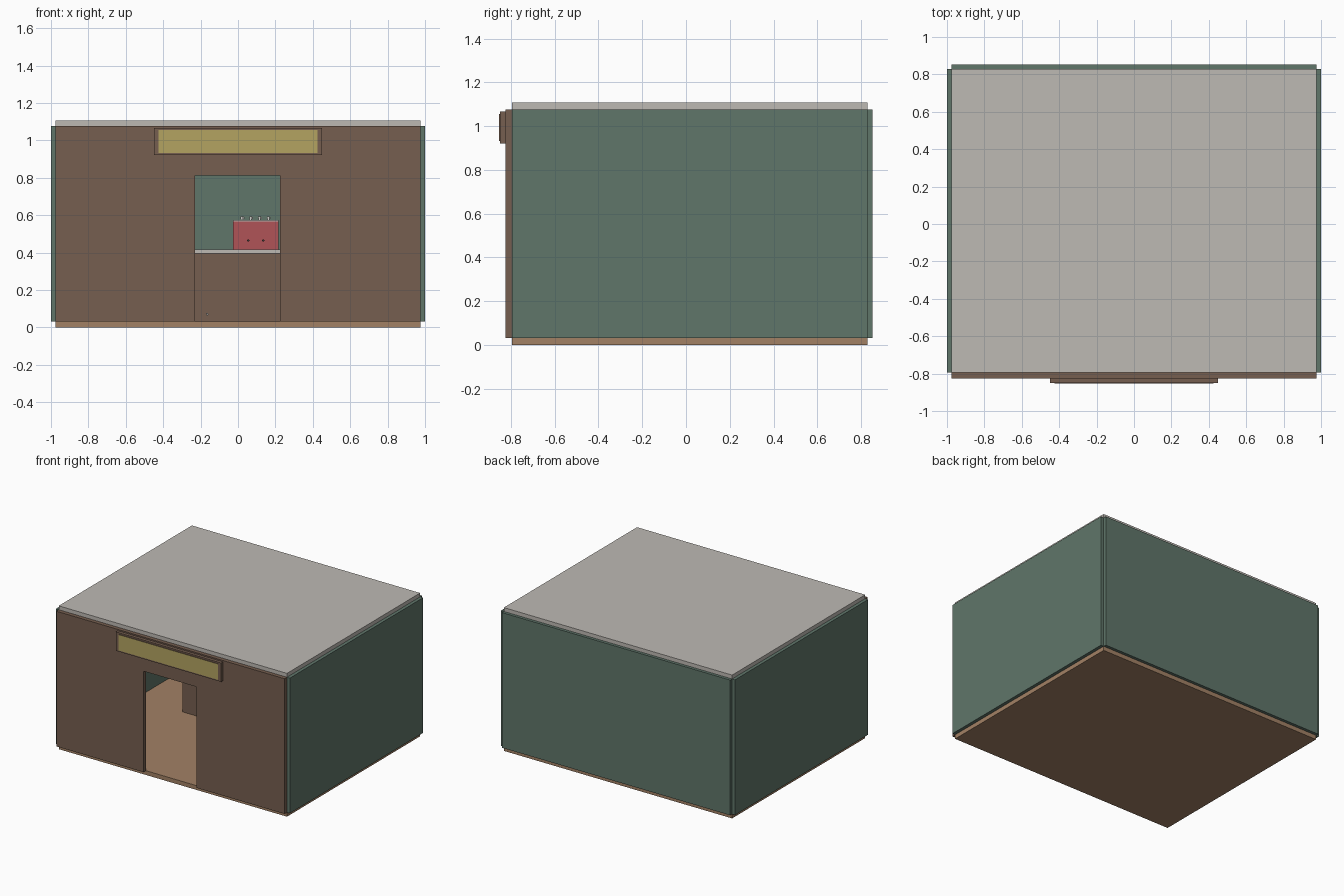
import bpy, bmesh, math
from mathutils import Matrix

if "Cube" in bpy.data.objects:
    bpy.data.objects.remove(bpy.data.objects["Cube"])


def material(name, r, g, b):
    def lin(c):
        c /= 255
        return c / 12.92 if c <= 0.04045 else ((c + 0.055) / 1.055) ** 2.4
    m = bpy.data.materials.new(name)
    m.diffuse_color = (lin(r), lin(g), lin(b), 1)
    m.use_nodes = True
    m.node_tree.nodes["Principled BSDF"].inputs["Base Color"].default_value = m.diffuse_color
    return m


BROWN = material("brown wood", 118, 95, 80)
GREEN = material("sage green", 96, 118, 106)
GREY = material("warm grey", 190, 186, 180)
TAN = material("tan floor", 162, 129, 101)
YELLOW = material("mustard", 180, 164, 97)
RED = material("machine red", 176, 84, 87)
DARK = material("dark metal", 55, 50, 48)
WHITE = material("cup white", 222, 220, 215)


def finish(name, bm, *mats):
    bmesh.ops.recalc_face_normals(bm, faces=bm.faces)
    me = bpy.data.meshes.new(name)
    bm.to_mesh(me)
    bm.free()
    for m in mats:
        me.materials.append(m)
    ob = bpy.data.objects.new(name, me)
    bpy.context.collection.objects.link(ob)
    return ob


def box(name, x, y, z, *mats):
    """Box from (min, max) ranges; a second material colours the front face."""
    bm = bmesh.new()
    bmesh.ops.create_cube(bm, size=1)
    for v in bm.verts:
        v.co = [lo + (c + 0.5) * (hi - lo) for c, (lo, hi) in zip(v.co, (x, y, z))]
    if len(mats) > 1:
        bm.normal_update()
        for f in bm.faces:
            f.material_index = int(f.normal.y < -0.9)
    return finish(name, bm, *mats)


def extruded_front(name, profile, y0, y1, mat):
    bm = bmesh.new()
    face = bm.faces.new([bm.verts.new((x, y0, z)) for x, z in profile])
    ext = bmesh.ops.extrude_face_region(bm, geom=[face])
    for v in ext["geom"]:
        if isinstance(v, bmesh.types.BMVert):
            v.co.y = y1
    return finish(name, bm, mat)


def mug(name, x, y, z, r=0.0075, h=0.019):
    bm = bmesh.new()
    bmesh.ops.create_cone(bm, cap_ends=True, segments=12, radius1=r * 0.8, radius2=r,
                          depth=h, matrix=Matrix.Translation((x, y, z + h / 2)))
    # handle stub
    bmesh.ops.create_cube(bm, size=1, matrix=Matrix.Translation((x + r * 1.2, y, z + h / 2))
                          @ Matrix.Diagonal((r, r * 0.5, h * 0.5, 1)))
    return finish(name, bm, WHITE)


# shell
box("floor", (-.975, .975), (-.795, .83), (0, .033), TAN)
box("roof", (-.975, .975), (-.795, .83), (1.077, 1.107), GREY)
for side, s in (("left", -1), ("right", 1)):
    box(side + "_wall", sorted((s * .975, s)), (-.795, .83), (.033, 1.077), GREEN)
box("back_wall", (-.975, .975), (.83, .853), (.033, 1.077), GREEN)
extruded_front("front_wall", [(-.975, .033), (-.23, .033), (-.23, .813), (.225, .813),
                              (.225, .033), (.975, .033), (.975, 1.077), (-.975, 1.077)],
               -.825, -.795, BROWN)

# sign board with coloured face
box("sign_frame", (-.45, .45), (-.849, -.825), (.921, 1.067), BROWN)
box("sign_panel", (-.425, .425), (-.854, -.849), (.933, 1.055), BROWN, YELLOW)

# counter
box("counter_body", (-.58, .58), (.15, .45), (.033, .395), BROWN)
box("counter_top", (-.59, .59), (.14, .46), (.395, .417), GREY)

# coffee machine
box("machine_body", (-.028, .216), (.22, .40), (.417, .567), RED)
box("machine_tray", (-.028, .216), (.22, .40), (.567, .575), GREY)
for i, x in enumerate((.055, .135)):
    bm = bmesh.new()
    bmesh.ops.create_cone(bm, cap_ends=True, segments=12, radius1=.006, radius2=.006, depth=.03,
                          matrix=Matrix.Translation((x, .21, .465)) @ Matrix.Rotation(math.pi / 2, 4, 'X'))
    finish(f"machine_spout_{i + 1}", bm, DARK)

# mugs on the machine, and one low near the doorway
for i in range(4):
    mug(f"mug_{i + 1}", .021 + i * .047, .28, .575)
mug("floor_mug", -.165, -.26, .064, .005, .012)
